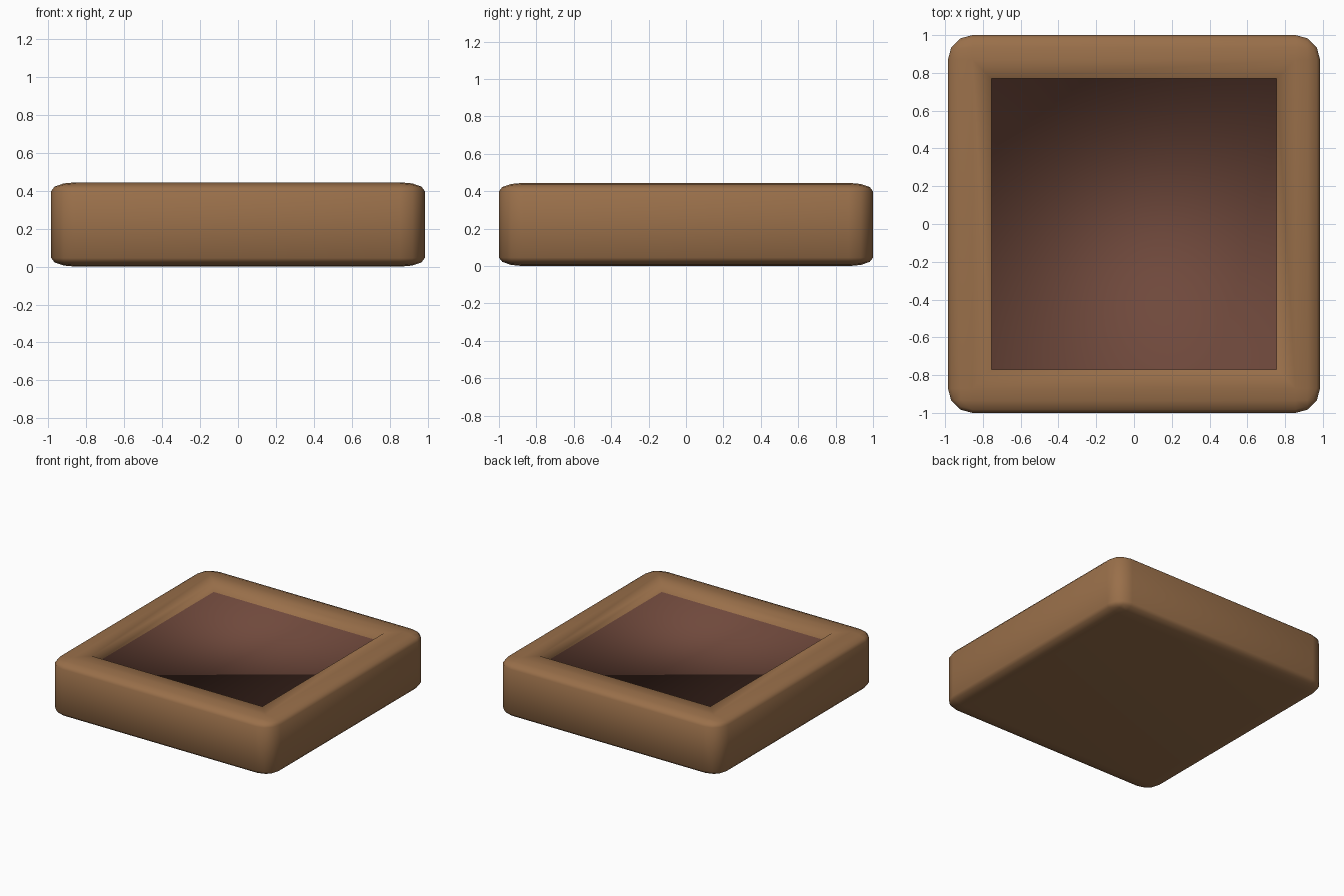
import bpy, bmesh
from mathutils import Matrix

if "Cube" in bpy.data.objects:
    bpy.data.objects.remove(bpy.data.objects["Cube"])

WIDTH, DEPTH, HEIGHT = 1.97, 2.0, 0.445
SQUASH = 0.35          # flattens the bevels vertically
CORNER = 0.13
RIM, SUNK = 0.10, 0.075


def material(name, rgb):
    m = bpy.data.materials.new(name)
    m.diffuse_color = (*rgb, 1.0)
    m.use_nodes = True
    m.node_tree.nodes["Principled BSDF"].inputs["Base Color"].default_value = m.diffuse_color
    return m


# Rounded block
bm = bmesh.new()
bmesh.ops.create_cube(bm, size=1.0, matrix=Matrix.Diagonal((WIDTH, DEPTH, HEIGHT / SQUASH, 1)))
bmesh.ops.bevel(bm, geom=bm.edges[:], offset=CORNER, offset_type='OFFSET',
                segments=3, profile=0.5, affect='EDGES')
bmesh.ops.scale(bm, vec=(1, 1, SQUASH), verts=bm.verts)
bmesh.ops.translate(bm, vec=(0, 0, HEIGHT / 2), verts=bm.verts)

# Rim inset and sunken soil bed
bm.normal_update()
bm.faces.ensure_lookup_table()
top = max(bm.faces, key=lambda f: f.calc_center_median().z)
bmesh.ops.inset_region(bm, faces=[top], thickness=RIM, use_even_offset=True)
soil = bmesh.ops.extrude_face_region(bm, geom=[top])
bed = [g for g in soil['geom'] if isinstance(g, bmesh.types.BMFace)][0]
bmesh.ops.translate(bm, vec=(0, 0, -SUNK), verts=bed.verts[:])
if top.is_valid:
    bmesh.ops.delete(bm, geom=[top], context='FACES_ONLY')
bed.material_index = 1
bmesh.ops.recalc_face_normals(bm, faces=bm.faces[:])
for f in bm.faces:
    f.smooth = True

mesh = bpy.data.meshes.new("planter_box")
bm.to_mesh(mesh)
bm.free()
mesh.materials.append(material("brown wood", (0.32, 0.16, 0.068)))
mesh.materials.append(material("dark red soil", (0.16, 0.066, 0.045)))
box = bpy.data.objects.new("planter_box", mesh)
bpy.context.collection.objects.link(box)
